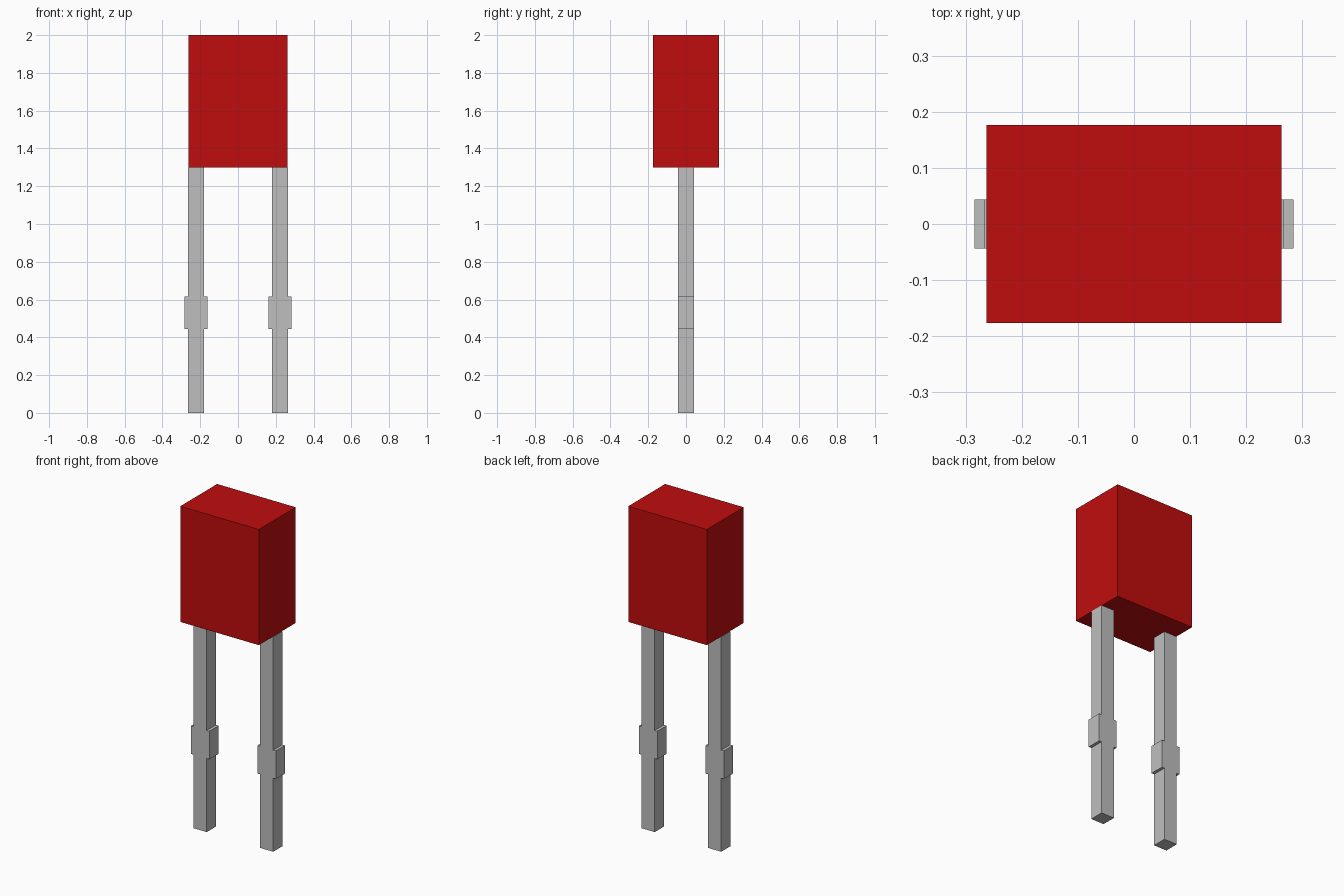
import bpy, bmesh

if "Cube" in bpy.data.objects:
    bpy.data.objects.remove(bpy.data.objects["Cube"])


def material(name, color):
    m = bpy.data.materials.new(name)
    m.diffuse_color = (*color, 1.0)
    m.use_nodes = True
    m.node_tree.nodes["Principled BSDF"].inputs["Base Color"].default_value = m.diffuse_color
    return m


RED = material("red_plastic", (0.53, 0.004, 0.004))
GREY = material("grey_metal", (0.52, 0.52, 0.52))


def extrude_profile(name, profile, depth, mat, x=0.0):
    """Extrude an x-z outline along y, centred on y = 0."""
    bm = bmesh.new()
    face = bm.faces.new([bm.verts.new((px, -depth / 2, pz)) for px, pz in profile])
    res = bmesh.ops.extrude_face_region(bm, geom=[face])
    verts = [g for g in res["geom"] if isinstance(g, bmesh.types.BMVert)]
    bmesh.ops.translate(bm, verts=verts, vec=(0, depth, 0))
    bmesh.ops.recalc_face_normals(bm, faces=bm.faces)
    me = bpy.data.meshes.new(name)
    bm.to_mesh(me)
    bm.free()
    me.materials.append(mat)
    ob = bpy.data.objects.new(name, me)
    ob.location.x = x
    bpy.context.collection.objects.link(ob)
    return ob


# Body block
W = 0.263
extrude_profile("body", [(-W, 1.3), (W, 1.3), (W, 2.0), (-W, 2.0)], 0.352, RED)

# Leads: square pins with a wider stop collar part way up
half, collar = 0.0435, 0.0615
side = [(half, 0.0), (half, 0.445), (collar, 0.445),
        (collar, 0.615), (half, 0.615), (half, 1.3)]
outline = side + [(-x, z) for x, z in reversed(side)]
for label, s in (("left", -1), ("right", 1)):
    extrude_profile(label + "_lead", outline, 0.087, GREY, s * 0.2225)
